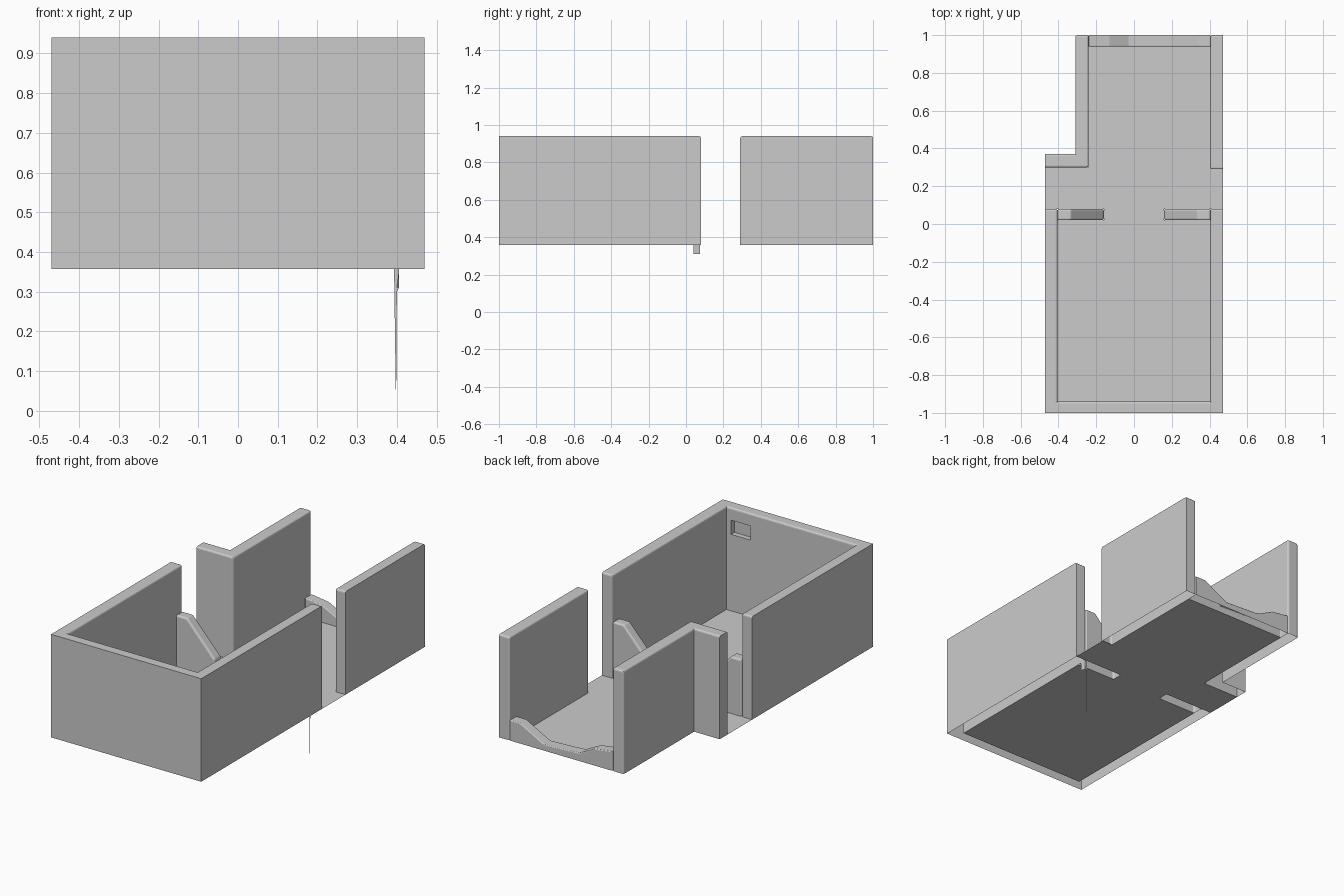
import bpy, bmesh
from mathutils import Vector

cube = bpy.data.objects.get("Cube")
if cube:
    bpy.data.objects.remove(cube, do_unlink=True)

FLOOR, TOP = 0.357, 0.94     # floor level and wall top
OUT, IN = 0.47, 0.405        # outer and inner wall faces, side to side

plaster = bpy.data.materials.new("grey plaster")
plaster.use_nodes = True
GREY = (0.6, 0.6, 0.6, 1)
plaster.diffuse_color = GREY
plaster.node_tree.nodes["Principled BSDF"].inputs["Base Color"].default_value = GREY


def finish(name, bm):
    mesh = bpy.data.meshes.new(name)
    bm.to_mesh(mesh)
    bm.free()
    mesh.materials.append(plaster)
    obj = bpy.data.objects.new(name, mesh)
    bpy.context.collection.objects.link(obj)
    return obj


def is_outer(edge):
    """Edges on the outside of the building stay sharp."""
    a, b = (v.co for v in edge.verts)
    side = abs(a.x) > OUT - 0.005 and abs(a.x - b.x) < 0.001
    front = a.y < -0.995 and b.y < -0.995
    return side or front


def shell(outline, direction, radius=0.01):
    """Extrude an outline, round its inner edges and leave the underside open."""
    bm = bmesh.new()
    face = bm.faces.new([bm.verts.new(p) for p in outline])
    new = bmesh.ops.extrude_face_region(bm, geom=[face], use_keep_orig=True)["geom"]
    moved = [g for g in new if isinstance(g, bmesh.types.BMVert)]
    bmesh.ops.translate(bm, verts=moved, vec=direction)
    bmesh.ops.recalc_face_normals(bm, faces=bm.faces)
    soft = [e for e in bm.edges if e.is_convex and e.calc_face_angle() > 0.6
            and max(v.co.z for v in e.verts) > FLOOR + 0.001 and not is_outer(e)]
    bmesh.ops.bevel(bm, geom=soft, offset=radius, segments=3, profile=0.5, affect='EDGES')
    bm.normal_update()
    under = [f for f in bm.faces if f.normal.z < -0.9 and f.calc_center_median().z < FLOOR + 0.001]
    bmesh.ops.delete(bm, geom=under, context='FACES')
    return bm


def wall(outline):
    return shell([(x, y, FLOOR) for x, y in outline], Vector((0, 0, TOP - FLOOR)))


def rectangle(x0, x1, y0, y1):
    return [(x0, y0), (x1, y0), (x1, y1), (x0, y1)]


# Front room wall, a U in plan
half = [(OUT, -1), (OUT, 0.08), (IN, 0.08), (IN, -0.94)]
bm = wall(half + [(-x, y) for x, y in reversed(half)])

# Small niche sunk into the inside of the front wall
for axis, values in (("x", (0.255, 0.375)), ("z", (0.79, 0.87))):
    for value in values:
        faces = [f for f in bm.faces if f.normal.y > 0.99
                 and abs(f.calc_center_median().y + 0.94) < 0.002]
        geom = set(faces)
        for f in faces:
            geom.update(f.edges, f.verts)
        along = Vector((1, 0, 0)) if axis == "x" else Vector((0, 0, 1))
        bmesh.ops.bisect_plane(bm, geom=list(geom), plane_co=along * value, plane_no=along)
        bm.normal_update()
niche = [f for f in bm.faces if f.normal.y > 0.99
         and (f.calc_center_median() - Vector((0.315, -0.94, 0.83))).length < 0.01]
new = bmesh.ops.extrude_face_region(bm, geom=niche)["geom"]
bmesh.ops.translate(bm, verts=[g for g in new if isinstance(g, bmesh.types.BMVert)],
                    vec=(0, -0.03, 0))
bmesh.ops.delete(bm, geom=[f for f in niche if f.is_valid], context='FACES')
finish("front_room_wall", bm)

# Back room walls
finish("back_left_wall", wall(rectangle(IN, OUT, 0.29, 1)))
finish("back_right_wall", wall([(-0.24, 0.3), (-0.24, 1), (-0.31, 1), (-0.31, 0.37),
                                (-OUT, 0.37), (-OUT, 0.3)]))

# Partition stubs with sloping tops
stub = [(IN, 0), (IN, 0.32), (0.335, 0.32), (0.16, 0.13), (0.16, 0)]
for name, side in (("left_partition", 1), ("right_partition", -1)):
    finish(name, shell([(side * x, 0.02, FLOOR + h) for x, h in stub], Vector((0, 0.06, 0))))

# Broken low wall across the back
low = [(IN, 0), (IN, 0.115), (0.34, 0.115), (0.19, 0.035), (-0.03, 0.045),
       (-0.13, 0.095), (-0.24, 0.11), (-0.24, 0)]
finish("low_back_wall", shell([(x, 0.94, FLOOR + h) for x, h in low], Vector((0, 0.06, 0)), 0.005))

# Thin floor between the walls
bm = bmesh.new()
for room in ((-IN, IN, -0.94, 0.02), (-0.16, 0.16, 0.02, 0.08),
             (-OUT, OUT, 0.08, 0.3), (-0.24, IN, 0.3, 0.94)):
    bm.faces.new([bm.verts.new((x, y, FLOOR)) for x, y in rectangle(*room)])
finish("floor", bm)

# Loose flap and splinter hanging under the doorway
bm = bmesh.new()
for points in ([(0.405, 0.04, FLOOR), (0.405, 0.075, FLOOR), (0.4, 0.075, 0.31), (0.405, 0.04, 0.31)],
               [(0.393, 0.075, FLOOR), (0.405, 0.075, FLOOR), (0.405, 0.075, 0.31),
                (0.4, 0.075, 0.3), (0.398, 0.075, 0)]):
    bm.faces.new([bm.verts.new(p) for p in points])
finish("hanging_splinter", bm)
